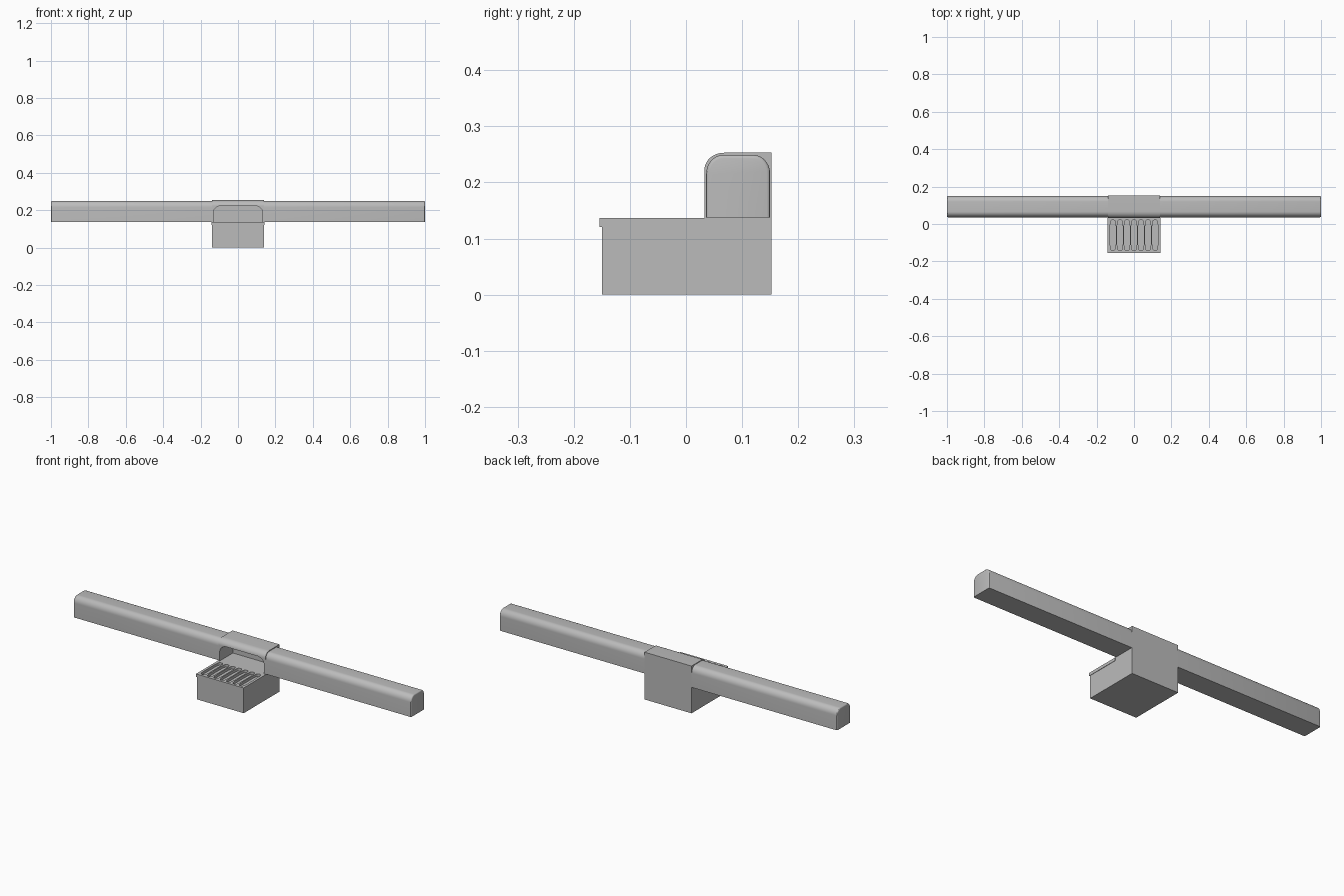
import bpy
import bmesh
from math import sin, cos, pi, copysign
from mathutils import Vector

cube = bpy.data.objects.get("Cube")
if cube:
    bpy.data.objects.remove(cube, do_unlink=True)

GREY = (0.5, 0.5, 0.5, 1)
grey = bpy.data.materials.new("plain grey")
grey.use_nodes = True
grey.diffuse_color = GREY
grey.node_tree.nodes["Principled BSDF"].inputs["Base Color"].default_value = GREY

# Axis order that places a flat profile (u, v) and its extrusion depth w
PLACE = {
    "x": lambda u, v, w: (w, u, v),
    "y": lambda u, v, w: (u, w, v),
    "z": lambda u, v, w: (u, v, w),
}


def add_prism(bm, points, axis, low, high):
    """Extrude a closed profile along an axis."""
    place = PLACE[axis]
    face = bm.faces.new([bm.verts.new(place(u, v, low)) for u, v in points])
    result = bmesh.ops.extrude_face_region(bm, geom=[face])
    shift = Vector(place(0, 0, high - low))
    verts = [g for g in result["geom"] if isinstance(g, bmesh.types.BMVert)]
    bmesh.ops.translate(bm, verts=verts, vec=shift)


def make(name, bm):
    bmesh.ops.recalc_face_normals(bm, faces=bm.faces)
    mesh = bpy.data.meshes.new(name)
    bm.to_mesh(mesh)
    bm.free()
    mesh.materials.append(grey)
    obj = bpy.data.objects.new(name, mesh)
    bpy.context.collection.objects.link(obj)
    return obj


def prism(name, points, axis, low, high):
    bm = bmesh.new()
    add_prism(bm, points, axis, low, high)
    return make(name, bm)


def select(obj):
    bpy.ops.object.select_all(action="DESELECT")
    obj.select_set(True)
    bpy.context.view_layer.objects.active = obj


def cut(obj, cutter):
    mod = obj.modifiers.new("cut", "BOOLEAN")
    mod.object = cutter
    mod.solver = "EXACT"
    select(obj)
    bpy.ops.object.modifier_apply(modifier=mod.name)
    bpy.data.objects.remove(cutter, do_unlink=True)


def smooth(obj):
    select(obj)
    bpy.ops.object.shade_smooth_by_angle(angle=pi / 6)


def arc(cu, cv, ru, rv, start, steps=10):
    """Quarter of an ellipse, anticlockwise from the start angle."""
    return [(cu + ru * cos(start + pi / 2 * i / steps),
             cv + rv * sin(start + pi / 2 * i / steps)) for i in range(steps + 1)]


def arch(u0, u1, v0, v1, ru, rv):
    """Rectangle with rounded top corners."""
    return ([(u0, v0), (u1, v0)] + arc(u1 - ru, v1 - rv, ru, rv, 0)
            + arc(u0 + ru, v1 - rv, ru, rv, pi / 2))


def superellipse(cu, cv, ru, rv, power, steps=40):
    points = []
    for i in range(steps):
        c, s = cos(2 * pi * i / steps), sin(2 * pi * i / steps)
        points.append((cu + ru * copysign(abs(c) ** (2 / power), c),
                       cv + rv * copysign(abs(s) ** (2 / power), s)))
    return points


# Body: low base with an upright housing at the back
front, back, top, step = 0.033, 0.152, 0.253, 0.121
profile = [(-0.15, 0), (back, 0), (back, top)]
profile += arc(front + 0.035, top - 0.03, 0.035, 0.03, pi / 2)
profile += [(front, step), (-0.15, step)]
body = prism("body", profile, "x", -0.139, 0.139)

# Arched opening in the housing
opening = arch(-0.132, 0.132, 0.137, 0.223, 0.04, 0.04)
cut(body, prism("opening_cutter", opening, "y", -0.02, 0.145))
smooth(body)

# Tray with a row of slots
tray_outline = [(-0.141, -0.154), (0.141, -0.154), (0.141, front), (-0.141, front)]
tray = prism("slotted_tray", tray_outline, "z", step, 0.137)
slots = bmesh.new()
for i in range(-3, 4):
    add_prism(slots, superellipse(i * 0.0375, -0.06, 0.0155, 0.081, 4), "z", 0.123, 0.15)
cut(tray, make("slot_cutter", slots))
smooth(tray)

# Long arms, with softened outer ends
for side, name in ((1, "left_arm"), (-1, "right_arm")):
    bm = bmesh.new()
    add_prism(bm, arch(0.036, 0.15, 0.138, 0.249, 0.03, 0.034), "x", side * 0.135, side)
    rim = [e for e in bm.edges
           if all(abs(v.co.x) > 0.99 for v in e.verts)
           and any(v.co.z > 0.14 for v in e.verts)]
    bmesh.ops.bevel(bm, geom=rim, offset=0.006, segments=3, profile=0.5, affect="EDGES")
    smooth(make(name, bm))
